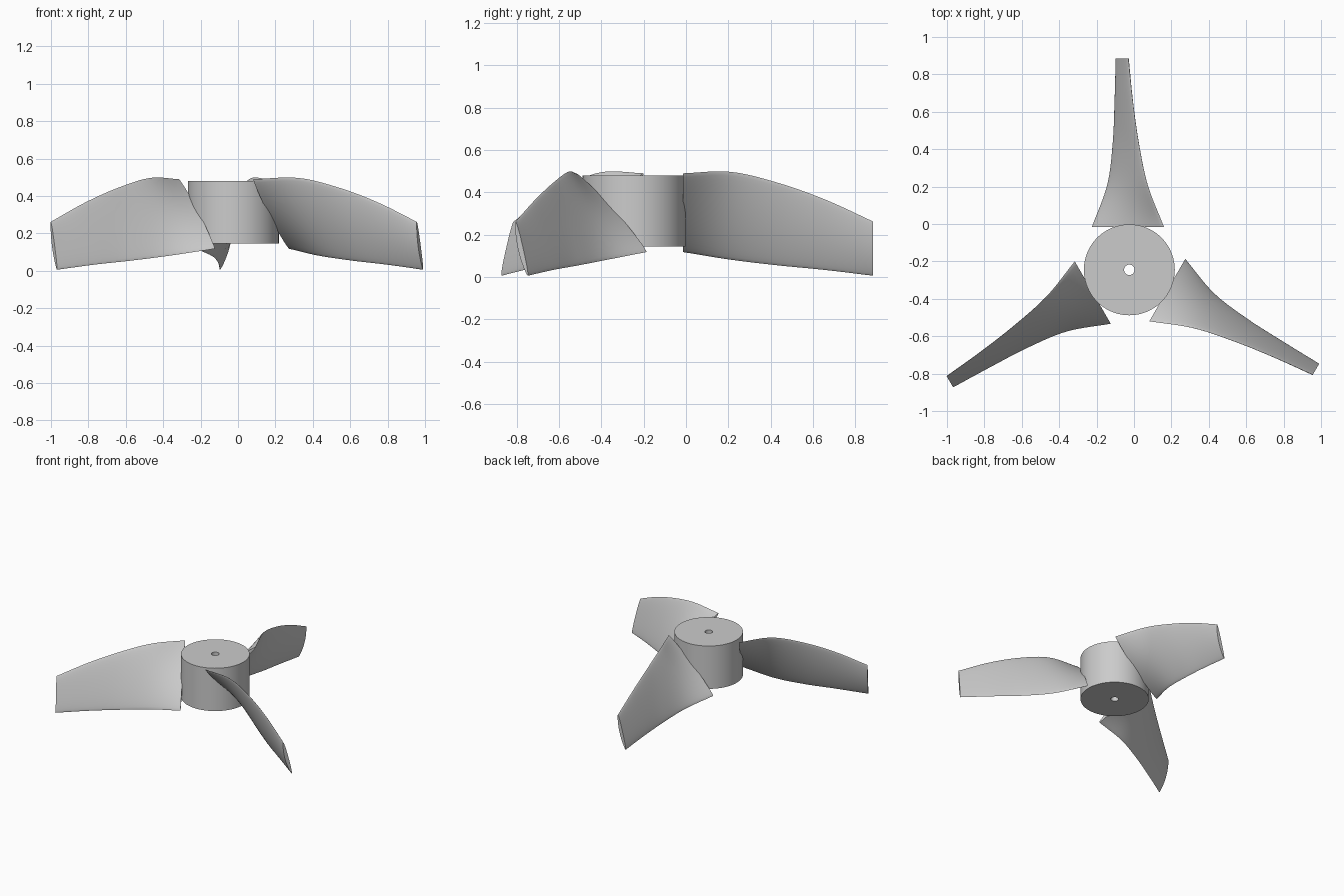
import bpy, bmesh, math
from mathutils import Matrix, Vector

if "Cube" in bpy.data.objects:
    bpy.data.objects.remove(bpy.data.objects["Cube"], do_unlink=True)

CENTRE = Vector((-0.025, -0.245, 0))

grey = bpy.data.materials.new("light_grey")
grey.use_nodes = True
colour = (0.6, 0.6, 0.6, 1)
grey.diffuse_color = colour
grey.node_tree.nodes["Principled BSDF"].inputs["Base Color"].default_value = colour


def finish(name, bm):
    """Turn a bmesh into a smooth shaded object with sharp edges kept."""
    bmesh.ops.recalc_face_normals(bm, faces=bm.faces)
    mesh = bpy.data.meshes.new(name)
    bm.to_mesh(mesh)
    bm.free()
    mesh.materials.append(grey)
    obj = bpy.data.objects.new(name, mesh)
    bpy.context.collection.objects.link(obj)
    bpy.ops.object.select_all(action='DESELECT')
    obj.select_set(True)
    bpy.context.view_layer.objects.active = obj
    bpy.ops.object.shade_smooth_by_angle(angle=math.radians(35))
    obj.location = CENTRE
    return obj


def spline(values, t):
    """Smooth curve through evenly spaced values, t from 0 to 1."""
    p = [2 * values[0] - values[1], *values, 2 * values[-1] - values[-2]]
    s = t * (len(values) - 1)
    i = min(int(s), len(values) - 2)
    f = s - i
    a, b, c, d = p[i:i + 4]
    return b + 0.5 * f * (c - a + f * (2*a - 5*b + 4*c - d + f * (3*(b - c) + d - a)))


# Hub: a ring with a through bore, spun from a rectangular profile
def make_hub(bore=0.028, radius=0.243, bottom=0.145, top=0.48, sides=96):
    bm = bmesh.new()
    rings = []
    for k in range(sides):
        turn = Matrix.Rotation(math.tau * k / sides, 3, 'Z')
        rings.append([bm.verts.new(turn @ Vector((r, 0, z))) for r, z in
                      ((bore, bottom), (radius, bottom), (radius, top), (bore, top))])
    for k in range(sides):
        a, b = rings[k - 1], rings[k]
        for j in range(4):
            bm.faces.new((a[j - 1], a[j], b[j], b[j - 1]))
    return finish("hub", bm)


# Blade: lens sections lofted from root to tip along +y
ROOT, TIP = 0.23, 1.13
LOW_X = (-0.2, -0.118, -0.088, -0.078, -0.072)
LOW_Z = (0.118, 0.082, 0.055, 0.033, 0.006)
HIGH_X = (0.185, 0.098, 0.05, 0.018, -0.005)
HIGH_Z = (0.49, 0.497, 0.445, 0.365, 0.262)


def section(bm, t, steps=16):
    y = ROOT + t * (TIP - ROOT)
    low = Vector((spline(LOW_X, t), y, spline(LOW_Z, t)))
    high = Vector((spline(HIGH_X, t), y, spline(HIGH_Z, t)))
    chord = high - low
    normal = Vector((chord.z, 0, -chord.x)).normalized()
    half = 0.021 - 0.007 * t
    ring = []
    for k in range(2 * steps):
        angle = math.pi * k / steps
        along = (1 - math.cos(angle)) / 2
        bulge = half * math.sin(angle) * (0.6 + 0.4 * abs(math.sin(angle)))
        camber = 0.006 * t * math.sin(math.pi * along)
        ring.append(bm.verts.new(low + chord * along + normal * (bulge + camber)))
    return ring


def make_blade(stations=32):
    bm = bmesh.new()
    rings = [section(bm, k / stations) for k in range(stations + 1)]
    for a, b in zip(rings, rings[1:]):
        for j in range(len(a)):
            bm.faces.new((a[j - 1], a[j], b[j], b[j - 1]))
    bm.faces.new(rings[0])
    bm.faces.new(rings[-1])
    return finish("back_blade", bm)


make_hub()
blade = make_blade()

# The other two blades share the mesh, a third of a turn apart
for name, turn in (("front_right_blade", 120), ("front_left_blade", -120)):
    copy = blade.copy()
    copy.name = name
    copy.rotation_euler.z = math.radians(turn)
    bpy.context.collection.objects.link(copy)
